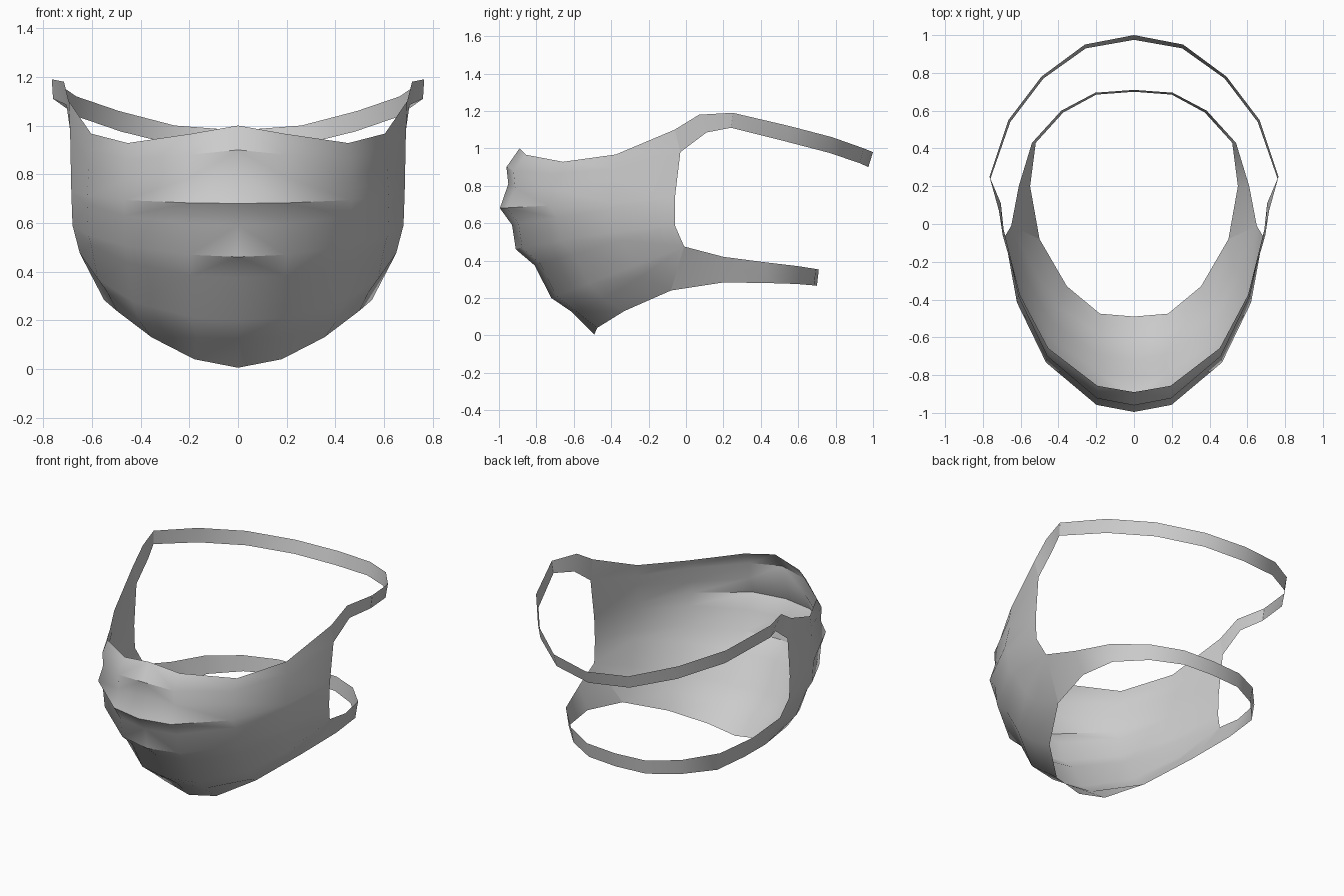
import bpy, bmesh

if "Cube" in bpy.data.objects:
    bpy.data.objects.remove(bpy.data.objects["Cube"])

fabric = bpy.data.materials.new("grey_fabric")
fabric.diffuse_color = (0.6, 0.6, 0.6, 1)
fabric.use_nodes = True
fabric.node_tree.nodes["Principled BSDF"].inputs["Base Color"].default_value = fabric.diffuse_color


def sheet(name, rows):
    """Skin neighbouring rows of points, weld them and mirror across x."""
    bm = bmesh.new()
    grid = [[bm.verts.new(p) for p in row] for row in rows]
    for a, b in zip(grid, grid[1:]):
        for i in range(len(a) - 1):
            bm.faces.new((a[i], b[i], b[i + 1], a[i + 1]))
    bmesh.ops.remove_doubles(bm, verts=bm.verts[:], dist=0.002)
    mesh = bpy.data.meshes.new(name)
    bm.to_mesh(mesh)
    bm.free()
    mesh.materials.append(fabric)
    obj = bpy.data.objects.new(name, mesh)
    bpy.context.collection.objects.link(obj)
    mirror = obj.modifiers.new("mirror", "MIRROR")
    mirror.use_clip = True
    bpy.context.view_layer.objects.active = obj
    obj.select_set(True)
    bpy.ops.object.modifier_apply(modifier="mirror")
    bpy.ops.object.shade_smooth_by_angle(angle=0.6)
    obj.select_set(False)
    return obj


# Side edge anchors where the pleats gather
TOP, UPPER = (0.695, -0.06, 1.10), (0.69, -0.03, 0.98)
MID, LOW, JAW = (0.685, -0.06, 0.73), (0.68, -0.06, 0.59), (0.65, -0.01, 0.475)
CHIN = (0.50, -0.08, 0.24)

# Pleat folds: centre y, centre z, side anchor, width factor, sag
folds = [
    (-0.89, 1.00, TOP, 0.96, 0.10),
    (-0.96, 0.90, UPPER, 0.98, 0.06),
    (-0.95, 0.81, UPPER, 0.98, 0.08),
    (-0.995, 0.68, MID, 1.0, 0.0),
    (-0.93, 0.59, MID, 1.0, 0.0),
    (-0.91, 0.46, LOW, 1.0, -0.01),
    (-0.81, 0.375, LOW, 0.98, 0.0),
    (-0.72, 0.20, JAW, 0.98, 0.0),
    (-0.61, 0.125, JAW, 0.91, 0.03),
]
# Columns: fraction of x, fraction of y and z, share of sag
columns = [(0, 0, 0), (0.29, 0.04, 0.38), (0.68, 0.28, 1), (0.905, 0.62, 0.95)]

rows = []
for cy, cz, (ex, ey, ez), width, sag in folds:
    row = [(ex * fx * width, cy + (ey - cy) * t, cz + (ez - cz) * t - sag * s)
           for fx, t, s in columns]
    rows.append(row + [(ex, ey, ez)])
# Chin hem, its last point doubled so the corner closes in a triangle
rows.append([(0, -0.49, 0.005), (0.18, -0.475, 0.04), (0.355, -0.33, 0.13), CHIN, CHIN])
sheet("pleated_mask", rows)

# Strap around the head: upper hem and lower hem
sheet("upper_strap", [
    [TOP, (0.715, 0.07, 1.18), (0.765, 0.25, 1.19), (0.665, 0.55, 1.12),
     (0.49, 0.78, 1.06), (0.26, 0.95, 1.0), (0, 1.0, 0.98)],
    [UPPER, (0.705, 0.11, 1.085), (0.76, 0.24, 1.11), (0.655, 0.54, 1.035),
     (0.48, 0.77, 0.975), (0.255, 0.93, 0.92), (0, 0.975, 0.90)]])

# Strap around the neck: upper hem and lower hem
sheet("lower_strap", [
    [JAW, (0.61, 0.20, 0.42), (0.54, 0.43, 0.39), (0.385, 0.60, 0.37),
     (0.205, 0.695, 0.355), (0, 0.71, 0.352)],
    [CHIN, (0.55, 0.20, 0.283), (0.52, 0.43, 0.28), (0.375, 0.59, 0.275),
     (0.20, 0.685, 0.267), (0, 0.70, 0.265)]])
